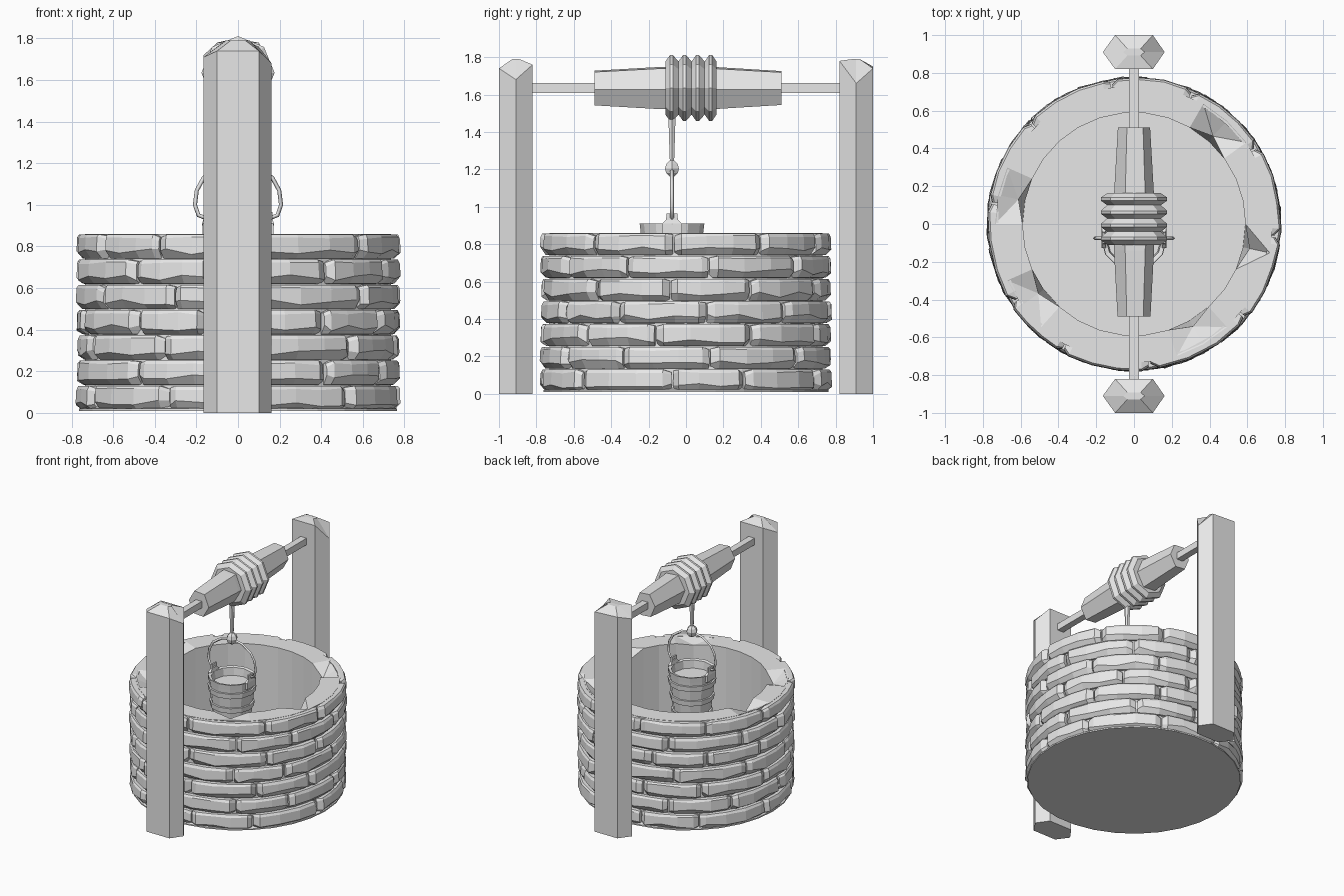
import bpy, bmesh, random
from math import pi, cos, sin, radians
from mathutils import Matrix, Vector

random.seed(7)
if "Cube" in bpy.data.objects:
    bpy.data.objects.remove(bpy.data.objects["Cube"], do_unlink=True)

GREY = (0.8, 0.8, 0.8, 1)
mat = bpy.data.materials.new("plain_grey")
mat.use_nodes = True
mat.diffuse_color = GREY
mat.node_tree.nodes["Principled BSDF"].inputs["Base Color"].default_value = GREY


def finish(name, bm):
    bmesh.ops.recalc_face_normals(bm, faces=bm.faces[:])
    mesh = bpy.data.meshes.new(name)
    bm.to_mesh(mesh)
    bm.free()
    mesh.materials.append(mat)
    obj = bpy.data.objects.new(name, mesh)
    bpy.context.collection.objects.link(obj)
    return obj


def loft(bm, rings):
    """Join rings of points with quads and cap both ends."""
    loops = [[bm.verts.new(p) for p in ring] for ring in rings]
    for a, b in zip(loops, loops[1:]):
        for i in range(len(a)):
            j = (i + 1) % len(a)
            bm.faces.new((a[i], a[j], b[j], b[i]))
    bm.faces.new(loops[0])
    bm.faces.new(loops[-1])
    return loops


def lathe(name, profile, sides, matrix=Matrix(), turn=0.0):
    bm = bmesh.new()
    angles = [turn + 2 * pi * i / sides for i in range(sides)]
    loft(bm, [[matrix @ Vector((r * cos(a), r * sin(a), z)) for a in angles]
              for r, z in profile])
    return finish(name, bm)


# Well body: solid pot with floor, inner wall and chipped rim
SIDES = 30
bm = bmesh.new()
profile = [(0.765, 0.01), (0.765, 0.02), (0.735, 0.03), (0.735, 0.86), (0.59, 0.86), (0.59, 0.03)]
loops = loft(bm, [[(r * cos(2 * pi * i / SIDES), r * sin(2 * pi * i / SIDES), z)
                   for i in range(SIDES)] for r, z in profile])
for chip, depth in ((29, 0.09), (4, 0.07), (14, 0.05), (18, 0.05), (25, 0.03)):
    loops[4][chip].co.z -= depth
    loops[4][chip].co.xy *= 1.06
bmesh.ops.triangulate(bm, faces=[f for f in bm.faces if len(f.verts) == 4
                                 and min(v.co.z for v in f.verts) > 0.7])
finish("well_wall", bm)

# Stone courses: chiselled blocks in staggered rings
ROWS, STONES, RADIUS = 7, 10, 0.783
PITCH = 0.85 / ROWS
for row in range(ROWS):
    bm = bmesh.new()
    low = 0.012 + row * PITCH
    high = low + PITCH - 0.004
    step = 2 * pi / STONES
    shift = step * (0.5 * (row % 2) + 0.3) - pi / 2
    joints = [shift + step * (k + random.uniform(-0.15, 0.15)) for k in range(STONES)]
    joints.append(joints[0] + 2 * pi)
    for start, end in zip(joints, joints[1:]):
        rings = []
        for t in (0.01, 0.09, 0.36, 0.65, 0.91, 0.99):
            a = start + (end - start) * t
            at_end = t < 0.05 or t > 0.95
            r = RADIUS - (random.uniform(0.018, 0.04) if at_end else random.uniform(0, 0.009))
            top = high - (random.uniform(0.004, 0.016) if at_end else 0)
            cut = random.uniform(0.018, 0.05)
            section = [(0.72, low), (r - 0.03, low + 0.002), (r, low + cut),
                       (r - 0.003, top - random.uniform(0.01, 0.022)), (r - 0.013, top), (0.72, top)]
            rings.append([(q * cos(a), q * sin(a), z) for q, z in section])
        loft(bm, rings)
    finish(f"stone_course_{row + 1}", bm)

# Posts: six-sided timbers with hewn tops
OUTLINE = [(-0.165, 0), (-0.1, -0.09), (0.1, -0.09), (0.162, 0), (0.1, 0.09), (-0.1, 0.09)]
for name, side, heights in (("front_post", -1, (1.71, 1.74, 1.74, 1.68, 1.76, 1.76)),
                            ("back_post", 1, (1.72, 1.75, 1.74, 1.66, 1.78, 1.78))):
    bm = bmesh.new()
    loft(bm, [[(x, side * (0.91 - y), 0) for x, y in OUTLINE],
              [(x, side * (0.91 - y), z) for (x, y), z in zip(OUTLINE, heights)],
              [(x * 0.35, side * (0.91 - y * 0.2), 1.79) for x, y in OUTLINE]])
    finish(name, bm)

# Axle, winding drum and coiled rope, all turned about the y direction
along_y = Matrix.Translation((0, 0, 1.635)) @ Matrix.Rotation(-pi / 2, 4, "X")
lathe("axle", [(0.037, -0.84), (0.037, 0.84)], 4, along_y, pi / 4)
lathe("drum", [(0.092, -0.49), (0.112, -0.14), (0.115, 0.1), (0.09, 0.51)], 6,
      along_y @ Matrix.Diagonal((0.95, 1.12, 1, 1)), radians(4))
coils = [(0.1, -0.11)]
for k in range(4):
    y = -0.078 + k * 0.07
    coils += [(0.142, y - 0.032), (0.176, y - 0.008), (0.176, y + 0.008)]
coils += [(0.142, 0.163), (0.1, 0.163)]
lathe("rope_coils", coils, 8, along_y)

# Hanging rope and knot
BUCKET_Y = -0.075
hang = Matrix.Translation((0, BUCKET_Y, 0))
lathe("hanging_rope", [(0.011, 1.2), (0.015, 1.28), (0.024, 1.54)], 6, hang)
lathe("knot", [(0.012, 1.16), (0.036, 1.18), (0.043, 1.205), (0.034, 1.23), (0.012, 1.25)], 6, hang)

# Bucket with hoops and ears
lathe("bucket", [(0.128, 0.5), (0.168, 0.87), (0.173, 0.91), (0.15, 0.905), (0.112, 0.53)], 12, hang)
for k, z in enumerate((0.58, 0.7, 0.82)):
    r = 0.128 + (z - 0.5) * 0.108
    lathe(f"bucket_hoop_{k + 1}", [(r - 0.01, z - 0.024), (r + 0.009, z - 0.02),
                                   (r + 0.013, z + 0.02), (r - 0.01, z + 0.024)], 12, hang)
for name, side in (("left_ear", 1), ("right_ear", -1)):
    ear = Matrix.Translation((side * 0.16, BUCKET_Y, 0)) @ Matrix.Diagonal((0.22, 1, 1, 1))
    lathe(name, [(0.075, 0.86), (0.075, 0.91), (0.045, 0.93), (0.04, 0.965)], 4, ear, pi / 4)

# Bail handle
half = [(0.15, 0.935), (0.19, 0.95), (0.207, 1.0), (0.198, 1.07), (0.165, 1.13), (0.09, 1.18)]
path = [(-x, z) for x, z in half] + [(0, 1.2)] + half[::-1]
curve = bpy.data.curves.new("bucket_handle", "CURVE")
curve.dimensions = "3D"
curve.bevel_depth = 0.01
curve.bevel_resolution = 0
curve.use_fill_caps = True
spline = curve.splines.new("POLY")
spline.points.add(len(path) - 1)
for point, (x, z) in zip(spline.points, path):
    point.co = (x, BUCKET_Y, z, 1)
curve.materials.append(mat)
bpy.context.collection.objects.link(bpy.data.objects.new("bucket_handle", curve))
